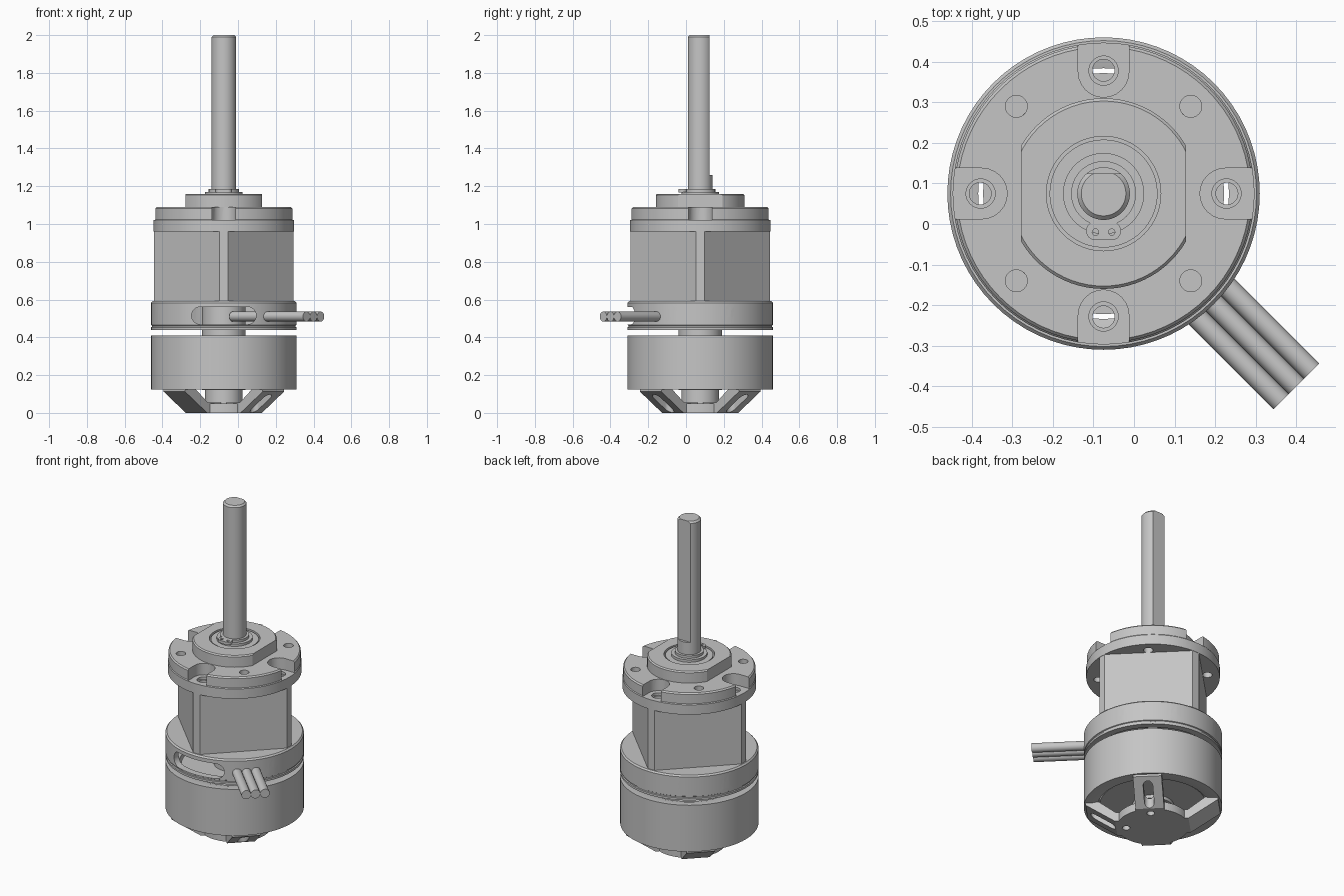
import bpy, bmesh
from math import radians, cos, sin, pi
from mathutils import Matrix

cube = bpy.data.objects.get("Cube")
if cube:
    bpy.data.objects.remove(cube)

metal = bpy.data.materials.new("grey_metal")
metal.use_nodes = True
grey = (0.56, 0.56, 0.56, 1)
metal.diffuse_color = grey
metal.node_tree.nodes["Principled BSDF"].inputs["Base Color"].default_value = grey

parts = []
QUARTERS = [0, 90, 180, 270]
DIAGONALS = [45, 135, 225, 315]
UPRIGHT = Matrix.Rotation(radians(90), 4, 'X')


def move(x, y, z):
    return Matrix.Translation((x, y, z))


def turn(deg):
    return Matrix.Rotation(radians(deg), 4, 'Z')


def finish(name, bm, keep):
    bmesh.ops.recalc_face_normals(bm, faces=bm.faces)
    mesh = bpy.data.meshes.new(name)
    bm.to_mesh(mesh)
    bm.free()
    mesh.materials.append(metal)
    obj = bpy.data.objects.new(name, mesh)
    bpy.context.collection.objects.link(obj)
    if keep:
        parts.append(obj)
    return obj


def lathe(name, profile, steps=72):
    """Spin a closed (radius, height) outline around the motor axis."""
    bm = bmesh.new()
    vs = [bm.verts.new((r, 0, z)) for r, z in profile]
    for a, b in zip(vs, vs[1:] + vs[:1]):
        if a.co.x > 0 or b.co.x > 0:
            bm.edges.new((a, b))
    bmesh.ops.spin(bm, geom=bm.verts[:] + bm.edges[:], cent=(0, 0, 0),
                   axis=(0, 0, 1), angle=2 * pi, steps=steps)
    bmesh.ops.remove_doubles(bm, verts=bm.verts, dist=0.0001)
    return finish(name, bm, True)


def prism(name, outline, depth, place, keep=True):
    """Extrude a flat outline along its local z."""
    bm = bmesh.new()
    face = bm.faces.new([bm.verts.new((x, y, 0)) for x, y in outline])
    new = bmesh.ops.extrude_face_region(bm, geom=[face])["geom"]
    bmesh.ops.translate(bm, vec=(0, 0, depth),
                        verts=[g for g in new if isinstance(g, bmesh.types.BMVert)])
    bm.transform(place)
    return finish(name, bm, keep)


def circle(r, n=32):
    return [(r * cos(2 * pi * i / n), r * sin(2 * pi * i / n)) for i in range(n)]


def slot(x0, x1, r, n=12):
    """Round-ended slot between two centres on local x."""
    right = [(x1 + r * sin(pi * i / n), -r * cos(pi * i / n)) for i in range(n + 1)]
    left = [(x0 - r * sin(pi * i / n), r * cos(pi * i / n)) for i in range(n + 1)]
    return right + left


def rect(x0, x1, y0, y1):
    return [(x0, y0), (x1, y0), (x1, y1), (x0, y1)]


def cut(target, outline, depth, place):
    cutter = prism("cutter", outline, depth, place, False)
    cutter.hide_render = True
    mod = target.modifiers.new("cut", 'BOOLEAN')
    mod.operation, mod.solver, mod.object = 'DIFFERENCE', 'EXACT', cutter
    bpy.context.view_layer.objects.active = target
    bpy.ops.object.modifier_apply(modifier=mod.name)
    bpy.data.objects.remove(cutter)


# Output shaft with a flat on its back
shaft = lathe("output_shaft", [(0, 1.05), (0.065, 1.05), (0.065, 1.99),
                               (0.055, 2), (0, 2)], 48)
cut(shaft, rect(-0.2, 0.2, 0.049, 0.2), 1, move(0, 0, 1.26))

# Bearing and retaining clip around the shaft
lathe("bearing_outer", [(0.1, 1.1), (0.133, 1.1), (0.133, 1.155), (0.1, 1.155)])
lathe("bearing_inner", [(0.06, 1.1), (0.1, 1.1), (0.1, 1.17), (0.06, 1.17)])
lathe("retaining_clip", [(0.062, 1.168), (0.08, 1.168), (0.08, 1.185), (0.062, 1.185)])
clip_tab = prism("clip_tab", slot(-0.02, 0.02, 0.023), 0.017, move(0, -0.092, 1.168))
for x in (-0.02, 0.02):
    cut(clip_tab, circle(0.008, 12), 0.1, move(x, -0.095, 1.12))

# Raised boss with two side flats and a bearing seat
boss = lathe("front_boss", [(0, 1.08), (0.235, 1.08), (0.235, 1.153),
                            (0.228, 1.16), (0, 1.16)])
cut(boss, circle(0.141, 64), 0.1, move(0, 0, 1.115))
for a in (0, 180):
    cut(boss, rect(0.203, 0.4, -0.4, 0.4), 0.3, turn(a) @ move(0, 0, 1))

# Front flange with open screw notches and mounting holes
flange = lathe("front_flange", [(0, 0.96), (0.372, 0.96), (0.372, 1.02), (0.368, 1.025),
                                (0.368, 1.082), (0.361, 1.09), (0, 1.09)])
for a in QUARTERS:
    cut(flange, slot(0.3, 0.5, 0.0625), 0.2, turn(a) @ move(0, 0, 1.02))
    cut(flange, circle(0.036), 0.1, turn(a) @ move(0.303, 0, 1.005))
for a in QUARTERS + DIAGONALS:
    cut(flange, circle(0.027), 0.3, turn(a) @ move(0.304, 0, 0.9))

# Gearbox block: a diamond with trimmed corners
corners = []
for a in QUARTERS:
    for y in (-0.0225, 0.0225):
        p = turn(a) @ move(0.37, y, 0).translation
        corners.append((p.x, p.y))
gearbox = prism("gearbox_block", corners, 0.37, move(0, 0, 0.59))

# Windowed motor mount, open underneath
mount = lathe("motor_mount", [(0, 0.572), (0.345, 0.572), (0.345, 0.44), (0.385, 0.44),
                              (0.385, 0.453), (0.38, 0.456), (0.38, 0.462), (0.385, 0.465),
                              (0.385, 0.583), (0.377, 0.592), (0, 0.592)])
for a in QUARTERS:
    cut(mount, slot(-0.125, 0.125, 0.046), 0.3,
        turn(a) @ move(0, -0.2, 0.515) @ UPRIGHT)
    for body in (gearbox, mount):
        cut(body, circle(0.028), 0.6, turn(a) @ move(0.303, 0, 0.5))

# Core, stator and rotor shell with a thin air gap
lathe("motor_core", [(0, 0.12), (0.115, 0.12), (0.115, 0.58), (0, 0.58)], 48)
lathe("lower_core", [(0, 0.03), (0.1, 0.03), (0.1, 0.15), (0, 0.15)], 48)
lathe("stator", [(0, 0.14), (0.297, 0.14), (0.297, 0.39), (0, 0.39)])
lathe("rotor_shell", [(0.309, 0.13), (0.34, 0.125), (0.385, 0.125), (0.385, 0.41),
                      (0.345, 0.41), (0.309, 0.4)])

# Rear hub and four slotted, sloping spokes
hub = lathe("rear_hub", [(0, 0), (0.2, 0), (0.2, 0.05), (0, 0.05)])
spoke_side = [(0.1, 0), (0.205, 0), (0.37, 0.112), (0.37, 0.14),
              (0.31, 0.14), (0.2, 0.055), (0.1, 0.055)]
for a in DIAGONALS:
    spoke = prism("rear_spoke", spoke_side, 0.16, turn(a) @ move(0, 0.08, 0) @ UPRIGHT)
    cut(spoke, slot(0.235, 0.32, 0.027), 0.4, turn(a) @ move(0, 0, -0.1))
    for body in (hub, spoke):
        cut(body, circle(0.022, 20), 0.06, turn(a) @ move(0.15, 0, -0.03))

# Three power wires leaving at the front left corner
for side in (-0.053, 0, 0.053):
    prism("power_wire", circle(0.0265, 24), 0.552,
          turn(-45) @ move(0.12, side, 0.51) @ Matrix.Rotation(radians(90), 4, 'Y'))

# Place on the shared axis and shade
bpy.ops.object.select_all(action='DESELECT')
for obj in parts:
    obj.location = (-0.075, 0.075, 0)
    obj.select_set(True)
bpy.context.view_layer.objects.active = parts[0]
bpy.ops.object.shade_smooth_by_angle(angle=radians(30))
